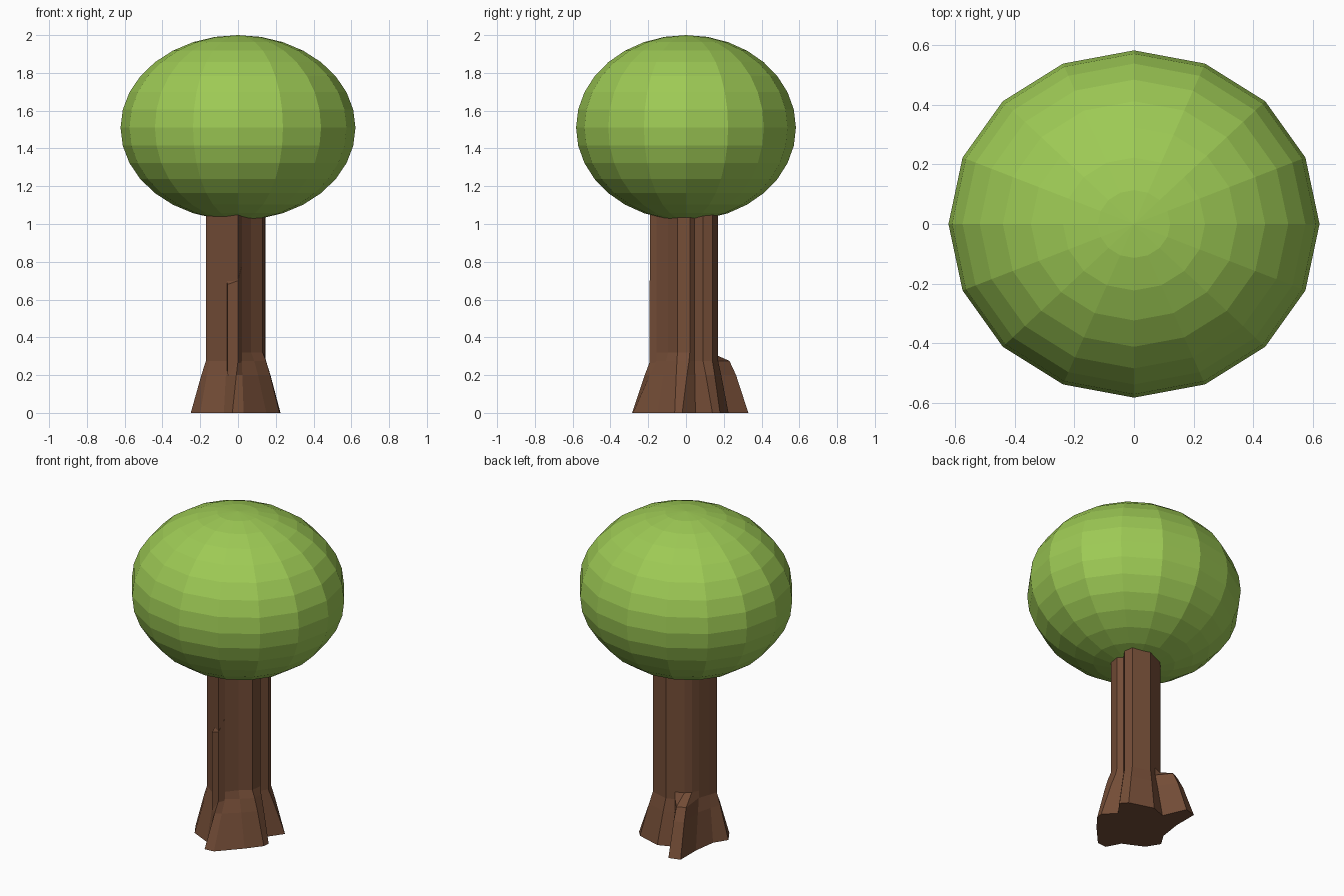
import bpy, bmesh

if "Cube" in bpy.data.objects:
    bpy.data.objects.remove(bpy.data.objects["Cube"])


def material(name, rgb):
    m = bpy.data.materials.new(name)
    m.diffuse_color = (*rgb, 1)
    m.use_nodes = True
    m.node_tree.nodes["Principled BSDF"].inputs["Base Color"].default_value = m.diffuse_color
    return m


leaf = material("leaf green", (0.34, 0.59, 0.09))
bark = material("bark brown", (0.175, 0.074, 0.038))


def finish(bm, name, mat):
    bmesh.ops.recalc_face_normals(bm, faces=bm.faces)
    me = bpy.data.meshes.new(name)
    bm.to_mesh(me)
    bm.free()
    me.materials.append(mat)
    ob = bpy.data.objects.new(name, me)
    bpy.context.collection.objects.link(ob)
    return ob


def loft(name, rings, mat):
    """Skin a stack of equal-length closed rings and cap both ends."""
    bm = bmesh.new()
    rows = [[bm.verts.new(p) for p in r] for r in rings]
    n = len(rows[0])
    for a, b in zip(rows, rows[1:]):
        for i in range(n):
            j = (i + 1) % n
            bm.faces.new((a[i], a[j], b[j], b[i]))
    bm.faces.new(rows[0][::-1])
    bm.faces.new(rows[-1])
    return finish(bm, name, mat)


# Canopy: flat-faced ellipsoid
bm = bmesh.new()
bmesh.ops.create_uvsphere(bm, u_segments=16, v_segments=16, radius=1)
for v in bm.verts:
    v.co = (v.co.x * 0.622, v.co.y * 0.582, 1.51 + v.co.z * 0.49)
finish(bm, "canopy", leaf)

# Trunk: (shaft x, y, foot x, y, how far the root still sticks out at its top)
outline = [
    (0.14, 0.02, 0.225, -0.02, 0.1),
    (0.115, 0.045, 0.16, 0.05, 0),
    (0.145, 0.09, 0.225, 0.14, 0),
    (0.13, 0.14, 0.19, 0.18, 0),
    (0.02, 0.17, 0.04, 0.225, 0),
    (-0.03, 0.15, -0.05, 0.19, 0),
    (-0.08, 0.13, -0.11, 0.33, 0.5),
    (-0.11, 0.10, -0.18, 0.31, 0.5),
    (-0.13, 0.06, -0.18, 0.16, 0),
    (-0.155, -0.01, -0.20, 0.02, 0),
    (-0.17, -0.06, -0.25, -0.06, 0),
    (-0.15, -0.08, -0.20, -0.14, 0),
    (-0.06, -0.145, -0.075, -0.20, 0),
    (0.0, -0.19, -0.03, -0.285, 0),
    (0.02, -0.155, 0.03, -0.28, 0),
    (0.07, -0.095, 0.15, -0.15, 0.2),
    (0.13, -0.045, 0.22, -0.06, 0.2),
]


def ring(z, spread):
    return [(sx + (fx - sx) * spread(k), sy + (fy - sy) * spread(k), z)
            for sx, sy, fx, fy, k in outline]


loft("trunk", [
    ring(0.0, lambda k: 1),
    ring(0.2, lambda k: 0.3 + 0.75 * k),
    ring(0.275, lambda k: k),
    ring(0.32, lambda k: 0),
    ring(1.12, lambda k: 0),
], bark)

# Bark ridge on the front, slanting off at its top
ridge = [(-0.06, -0.14), (-0.055, -0.175), (0.0, -0.192), (0.018, -0.16)]
loft("bark_ridge", [
    [(x, y, 0.2) for x, y in ridge],
    [(x, y, z) for (x, y), z in zip(ridge, (0.70, 0.68, 0.70, 0.77))],
], bark)
